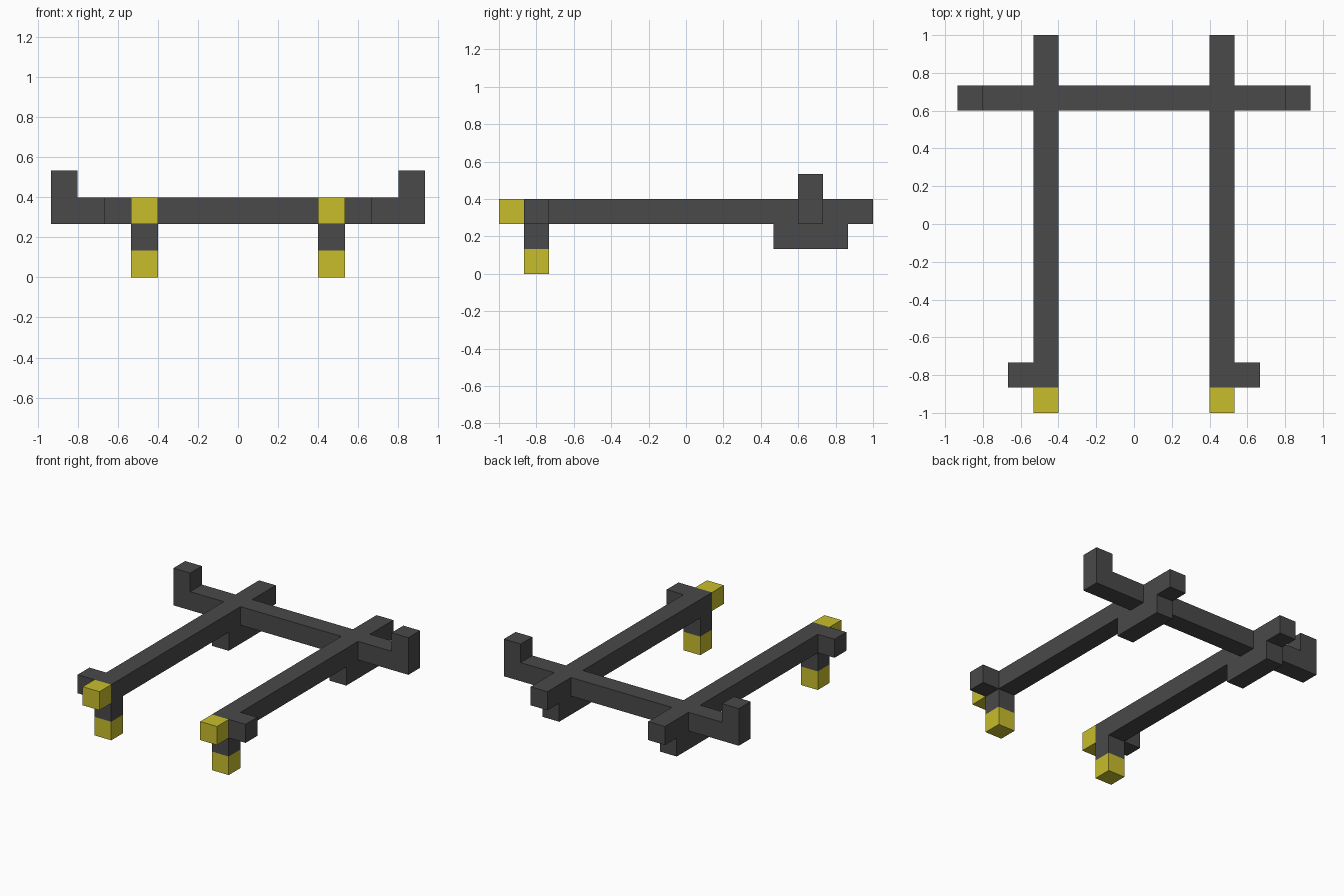
import bpy, bmesh

if "Cube" in bpy.data.objects:
    bpy.data.objects.remove(bpy.data.objects["Cube"])

U = 2 / 15  # one block of the model's grid


def material(name, rgb):
    m = bpy.data.materials.new(name)
    m.diffuse_color = (*rgb, 1)
    m.use_nodes = True
    m.node_tree.nodes["Principled BSDF"].inputs["Base Color"].default_value = m.diffuse_color
    return m


DARK = material("dark grey", (0.067, 0.067, 0.067))
YELLOW = material("yellow", (0.58, 0.51, 0.025))


def prism(name, profile, y0, y1, mat):
    """Extrude an x-z profile (in grid blocks) from y0 to y1."""
    bm = bmesh.new()
    face = bm.faces.new([bm.verts.new((x * U, y0 * U, z * U)) for x, z in profile])
    ext = bmesh.ops.extrude_face_region(bm, geom=[face])
    verts = [v for v in ext["geom"] if isinstance(v, bmesh.types.BMVert)]
    bmesh.ops.translate(bm, verts=verts, vec=(0, (y1 - y0) * U, 0))
    bmesh.ops.recalc_face_normals(bm, faces=bm.faces)
    mesh = bpy.data.meshes.new(name)
    bm.to_mesh(mesh)
    bm.free()
    mesh.materials.append(mat)
    ob = bpy.data.objects.new(name, mesh)
    bpy.context.collection.objects.link(ob)
    return ob


def box(name, x0, x1, y0, y1, z0, z1, mat=DARK):
    return prism(name, [(x0, z0), (x1, z0), (x1, z1), (x0, z1)], y0, y1, mat)


# Bar between the two rails
box("cross_bar", -3, 3, 4.5, 5.5, 2, 3)

# Parts on the right, mirrored to the left
side_parts = [
    box("rail", 3, 4, -6.5, 7.5, 2, 3),
    box("rail_tip", 3, 4, -7.5, -6.5, 2, 3, YELLOW),
    box("front_leg", 3, 4, -6.5, -5.5, 1, 2),
    box("front_foot", 3, 4, -6.5, -5.5, 0, 1, YELLOW),
    box("side_peg", 4, 5, -6.5, -5.5, 2, 3),
    box("rear_block", 3, 4, 3.5, 6.5, 1, 2),
    # L-shaped outer arm with an upright end
    prism("outer_arm", [(4, 2), (7, 2), (7, 4), (6, 4), (6, 3), (4, 3)], 4.5, 5.5, DARK),
]
for ob in side_parts:
    ob.modifiers.new("mirror", 'MIRROR').use_axis = (True, False, False)
